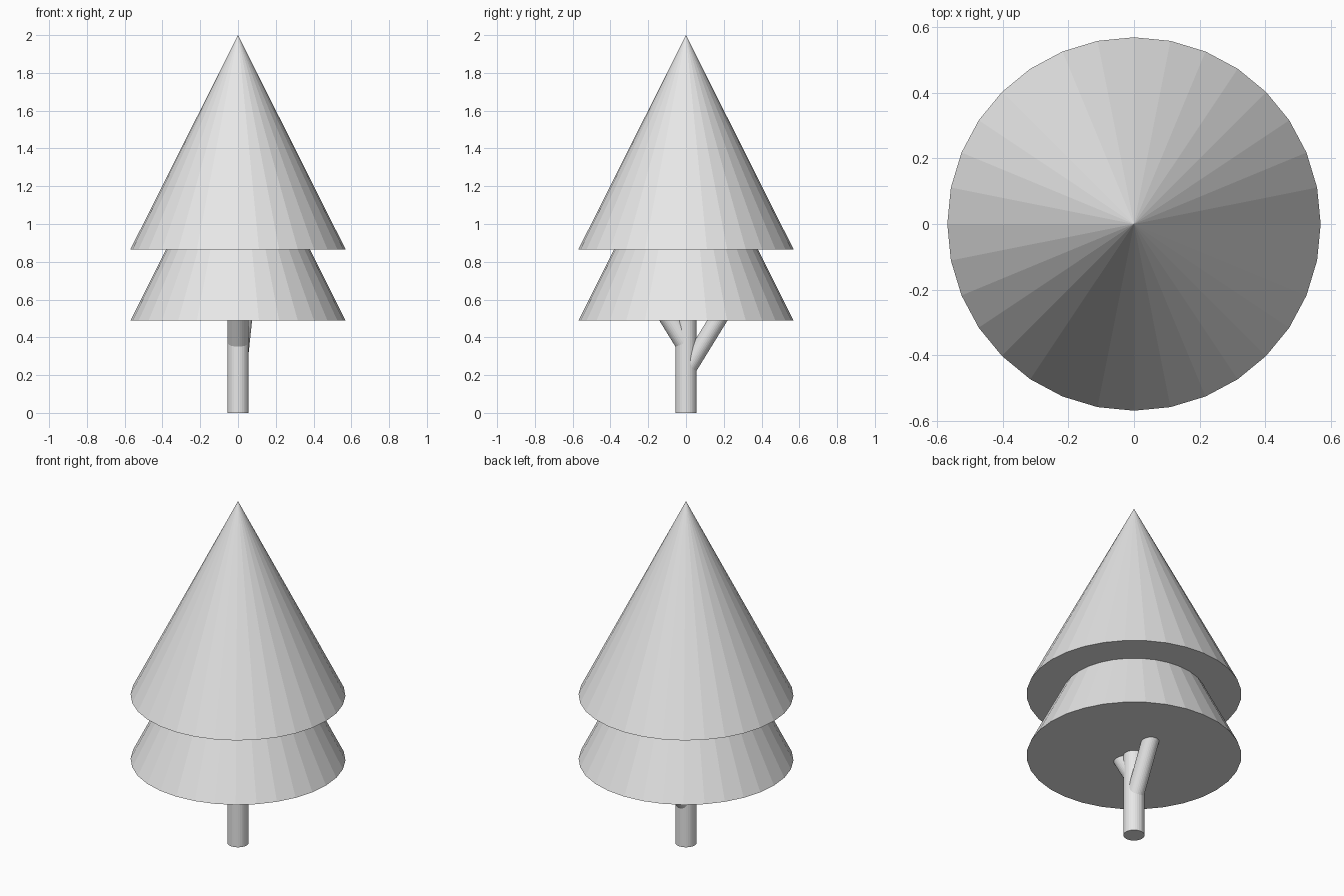
import bpy
from mathutils import Vector

cube = bpy.data.objects.get("Cube")
if cube:
    bpy.data.objects.remove(cube, do_unlink=True)

grey = bpy.data.materials.new("plain grey")
grey.use_nodes = True
colour = (0.8, 0.8, 0.8, 1)
grey.diffuse_color = colour
grey.node_tree.nodes["Principled BSDF"].inputs["Base Color"].default_value = colour


def finish(name):
    obj = bpy.context.object
    obj.name = name
    obj.data.materials.append(grey)
    return obj


def foliage(name, base_z):
    """Closed flat-shaded cone standing on base_z."""
    height = 1.135
    bpy.ops.mesh.primitive_cone_add(vertices=32, radius1=0.57, radius2=0, depth=height,
                                    location=(0, 0, base_z + height / 2))
    finish(name)


def limb(name, start, end, radius):
    """Cylinder running between two points."""
    start, end = Vector(start), Vector(end)
    axis = end - start
    bpy.ops.mesh.primitive_cylinder_add(vertices=32, radius=radius, depth=axis.length,
                                        location=(start + end) / 2)
    obj = finish(name)
    obj.rotation_mode = 'QUATERNION'
    obj.rotation_quaternion = Vector((0, 0, 1)).rotation_difference(axis)


# Two stacked tiers of foliage
foliage("upper_foliage", 0.865)
foliage("lower_foliage", 0.488)

# Trunk and its two branches, which end inside the foliage
limb("trunk", (0, 0, 0), (0, 0, 0.75), 0.056)
limb("front_branch", (0, 0, 0.365), (0, -0.145, 0.6), 0.055)
limb("back_branch", (0, 0, 0.22), (0.04, 0.234, 0.6), 0.046)
